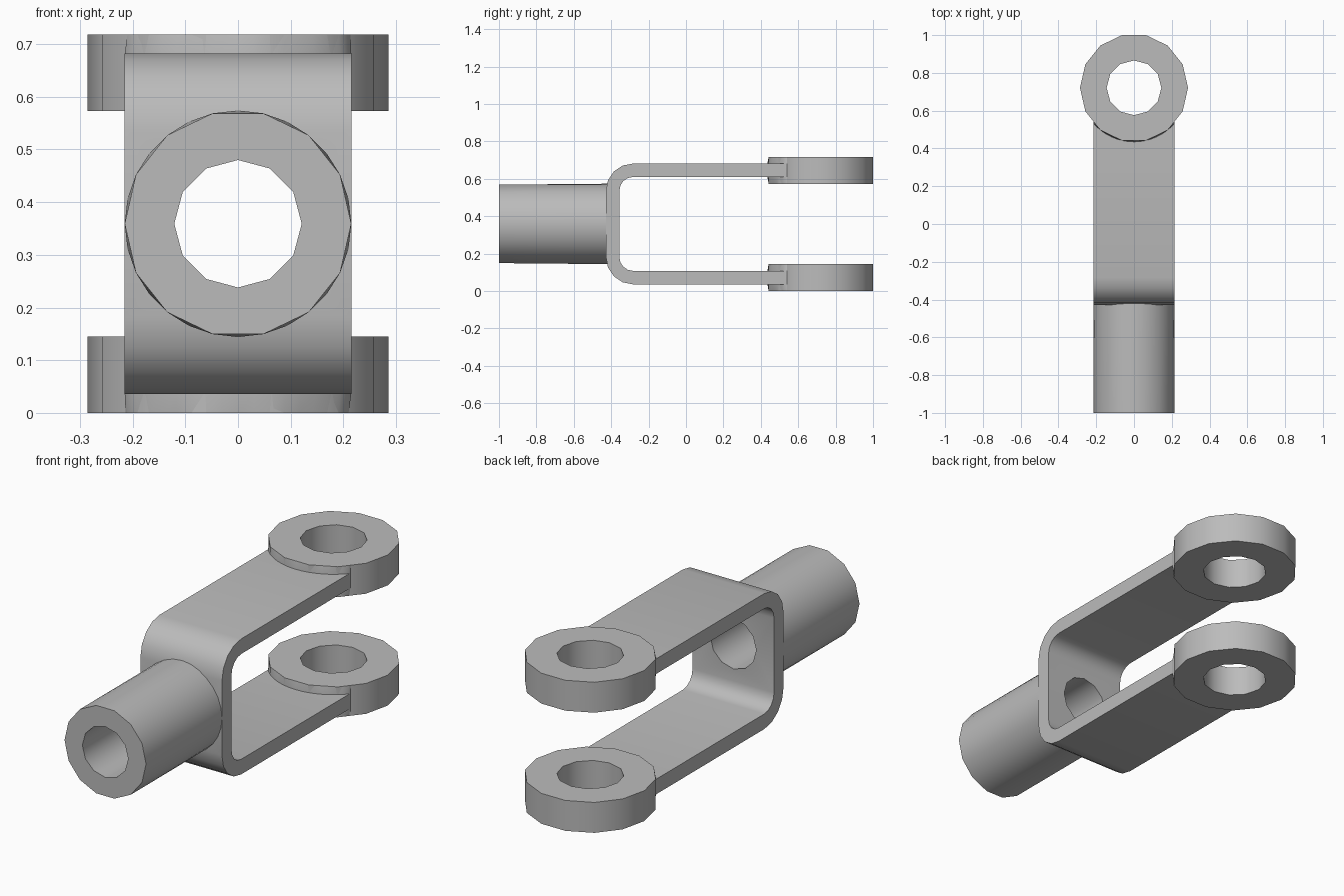
import bpy, bmesh
from math import sin, cos, pi, radians, asin

if "Cube" in bpy.data.objects:
    bpy.data.objects.remove(bpy.data.objects["Cube"])

MID = 0.359            # height of the symmetry plane
HALF = 0.215           # half width of the strap
EYE_Y, EYE_R, EYE_HOLE, EYE_T = 0.721, 0.286, 0.145, 0.145
STRAP_T, WEB_Y, BEND = 0.072, -0.428, 0.145
TUBE_R, TUBE_HOLE = 0.215, 0.121
ARM_Z = 0.323          # outer face of each arm, from the symmetry plane

steel = bpy.data.materials.new("plain grey")
steel.use_nodes = True
grey = (0.5, 0.5, 0.5, 1)
steel.diffuse_color = grey
steel.node_tree.nodes["Principled BSDF"].inputs["Base Color"].default_value = grey


def finish(name, bm):
    bmesh.ops.recalc_face_normals(bm, faces=bm.faces)
    mesh = bpy.data.meshes.new(name)
    bm.to_mesh(mesh)
    bm.free()
    mesh.materials.append(steel)
    ob = bpy.data.objects.new(name, mesh)
    bpy.context.collection.objects.link(ob)
    bpy.ops.object.select_all(action='DESELECT')
    ob.select_set(True)
    bpy.context.view_layer.objects.active = ob
    bpy.ops.object.shade_smooth_by_angle(angle=radians(35))
    return ob


def loop(bm, n, r, place):
    """Regular polygon of vertices; place maps flat coordinates to space."""
    return [bm.verts.new(place(r * cos(2 * pi * i / n), r * sin(2 * pi * i / n)))
            for i in range(n)]


def wall(bm, a, b):
    """Join two closed loops, the second having as many or twice the vertices."""
    n = len(a)
    for i in range(n):
        j = (i + 1) % n
        if len(b) == n:
            bm.faces.new((a[i], a[j], b[j], b[i]))
        else:
            m, e = b[2 * i + 1], b[2 * j]
            bm.faces.new((a[i], m, b[2 * i]))
            bm.faces.new((a[i], a[j], m))
            bm.faces.new((a[j], e, m))


def fill(bm, *loops):
    """Flat face bounded by an outer loop and a hole."""
    edges = []
    for lp in loops:
        for v, w in zip(lp, lp[1:] + lp[:1]):
            edges.append(bm.edges.get((v, w)) or bm.edges.new((v, w)))
    bmesh.ops.triangle_fill(bm, use_beauty=True, use_dissolve=False, edges=edges)


# Eye rings with a rounded collar where each meets its arm
def eye_radius(angle):
    step = 2 * pi / 14
    return EYE_R * cos(step / 2) / cos(angle % step - step / 2)


def eye(name, zc):
    bm = bmesh.new()
    outer, inner = [], []
    for z in (zc - EYE_T / 2, zc + EYE_T / 2):
        place = lambda x, y: (x, EYE_Y + y, z)
        outer.append(loop(bm, 14, EYE_R, place))
        inner.append(loop(bm, 12, EYE_HOLE, place))
        fill(bm, outer[-1], inner[-1])
    wall(bm, *outer)
    wall(bm, *inner)
    finish(name, bm)

    bm = bmesh.new()
    span = asin(HALF / EYE_R)
    angles = [-pi / 2 + span * k / 8 for k in range(-8, 9)]
    ends = (-pi / 2 - span - 0.02, -pi / 2 + span + 0.02)
    rows = []
    for h, is_round in ((-EYE_T / 2, False), (-STRAP_T / 2, True),
                        (STRAP_T / 2, True), (EYE_T / 2, False)):
        radii = [EYE_R if is_round else eye_radius(a) for a in angles]
        pairs = [(ends[0], eye_radius(ends[0])), *zip(angles, radii),
                 (ends[1], eye_radius(ends[1]))]
        rows.append([bm.verts.new((r * cos(a), EYE_Y + r * sin(a), zc + h))
                     for a, r in pairs])
    for lo, hi in zip(rows, rows[1:]):
        for i in range(len(lo) - 1):
            bm.faces.new((lo[i], lo[i + 1], hi[i + 1], hi[i]))
    finish(name + "_collar", bm)


eye("lower_eye", EYE_T / 2)
eye("upper_eye", 2 * MID - EYE_T / 2)


# U-shaped strap: inner and outer outlines with a bored web
def outline(offset):
    r = BEND - offset
    end_y = EYE_Y - (EYE_R ** 2 - HALF ** 2) ** 0.5
    cy, cz = WEB_Y + BEND, ARM_Z - BEND
    half = [(end_y, cz + r)]
    half += [(cy - r * sin(k * pi / 8), cz + r * cos(k * pi / 8)) for k in range(5)]
    return half + [(y, -z) for y, z in reversed(half)]


bm = bmesh.new()
sides = []
for x in (-HALF, HALF):
    sides.append([[bm.verts.new((x, y, MID + z)) for y, z in outline(o)]
                  for o in (0, STRAP_T)])
(lo, li), (ro, ri) = sides
web = len(lo) // 2 - 1
bores = []
for a, b, y in ((lo, ro, WEB_Y), (li, ri, WEB_Y + STRAP_T)):
    for i in range(len(a) - 1):
        if i != web:
            bm.faces.new((a[i], a[i + 1], b[i + 1], b[i]))
    bores.append(loop(bm, 12, TUBE_HOLE, lambda u, v: (u, y, MID + v)))
    fill(bm, [a[web], a[web + 1], b[web + 1], b[web]], bores[-1])
wall(bm, *bores)
for a, b in ((lo, li), (ro, ri)):
    for i in range(len(a) - 1):
        bm.faces.new((a[i], a[i + 1], b[i + 1], b[i]))
for i in (0, -1):
    bm.faces.new((lo[i], ro[i], ri[i], li[i]))
finish("fork_strap", bm)

# Socket tube, finer where it meets the web
bm = bmesh.new()
front = lambda u, v: (u, -1, MID + v)
rim = loop(bm, 14, TUBE_R, front)
bore = loop(bm, 12, TUBE_HOLE, front)
fill(bm, rim, bore)
wall(bm, rim, loop(bm, 28, TUBE_R, lambda u, v: (u, WEB_Y + 0.01, MID + v)))
wall(bm, bore, loop(bm, 12, TUBE_HOLE, lambda u, v: (u, WEB_Y, MID + v)))
tube = finish("socket_tube", bm)
# The open tube needs its bore facing inward and its skin outward
bm = bmesh.new()
bm.from_mesh(tube.data)
for f in bm.faces:
    c = f.calc_center_median()
    radial = c.x * f.normal.x + (c.z - MID) * f.normal.z
    is_bore = max((v.co.x ** 2 + (v.co.z - MID) ** 2) for v in f.verts) < (TUBE_HOLE + 0.01) ** 2
    if abs(f.normal.y) > 0.9:
        wrong = f.normal.y > 0
    else:
        wrong = (radial > 0) == is_bore
    if wrong:
        f.normal_flip()
bm.to_mesh(tube.data)
bm.free()
